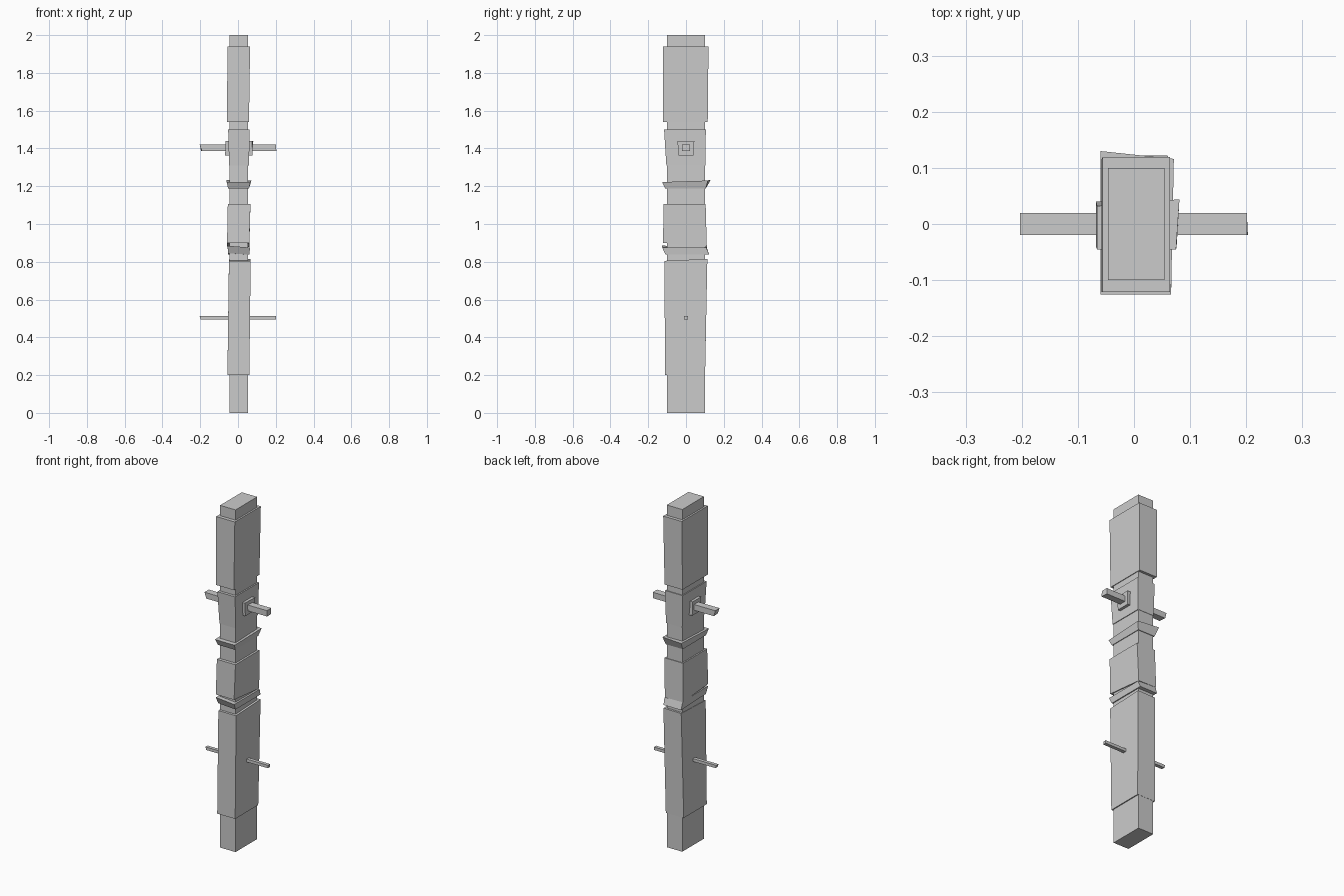
import bpy

FACES = [(3, 2, 1, 0), (4, 5, 6, 7), (0, 1, 5, 4), (1, 2, 6, 5), (2, 3, 7, 6), (3, 0, 4, 7)]


def block(name, z0, z1, bottom, top, tilt=0.0, nudge=None):
    """Hand-cut block between two (x0, x1, y0, y1) rectangles.
    tilt raises the back edge; nudge moves single corners {index: (dx, dy, dz)}."""
    verts = []
    for z, (x0, x1, y0, y1) in ((z0, bottom), (z1, top)):
        verts += [[x0, y0, z], [x1, y0, z], [x1, y1, z + tilt], [x0, y1, z + tilt]]
    for i, d in (nudge or {}).items():
        verts[i] = [a + b for a, b in zip(verts[i], d)]
    mesh = bpy.data.meshes.new(name)
    mesh.from_pydata(verts, [], FACES)
    mesh.update()
    obj = bpy.data.objects.new(name, mesh)
    bpy.context.collection.objects.link(obj)
    return obj


# Central post
core = (-0.046, 0.054, -0.1, 0.1)
block("post_core", 0, 2, core, core)

# Thick carved sections, bottom to top
block("lower_section", 0.2, 0.805, (-0.056, 0.06, -0.112, 0.101), (-0.048, 0.067, -0.113, 0.113),
      nudge={6: (0, 0, 0.01), 7: (0, 0, 0.008)})
block("middle_section", 0.9, 1.105, (-0.058, 0.06, -0.122, 0.11), (-0.054, 0.066, -0.118, 0.104),
      nudge={2: (0, 0, -0.022), 3: (0, 0, -0.02)})
block("upper_section", 1.31, 1.5, (-0.047, 0.058, -0.104, 0.102), (-0.052, 0.062, -0.116, 0.105))
block("top_section", 1.54, 1.94, (-0.058, 0.058, -0.121, 0.115), (-0.056, 0.064, -0.121, 0.119))

# Flared collars
block("lower_collar", 0.838, 0.875, (-0.053, 0.06, -0.108, 0.122), (-0.055, 0.064, -0.126, 0.108),
      nudge={0: (0, 0, 0.007), 7: (0, 0, 0.008), 4: (0, 0, 0.01)})
block("upper_collar", 1.187, 1.222, (-0.052, 0.058, -0.11, 0.104), (-0.06, 0.066, -0.126, 0.121),
      nudge={7: (0, 0.009, 0.01), 6: (0.005, -0.005, 0.008)})

# Peg plate and the two crossing pegs
block("peg_plate", 1.362, 1.44, (-0.068, 0.076, -0.04, 0.04), (-0.066, 0.075, -0.045, 0.032),
      nudge={6: (0.006, 0.012, 0)})
block("upper_peg", 1.386, 1.42, (-0.195, 0.201, -0.02, 0.02), (-0.203, 0.201, -0.02, 0.02),
      nudge={0: (0.004, 0, 0), 1: (0.002, 0, 0)})
block("lower_peg", 0.495, 0.512, (-0.198, 0.2, -0.01, 0.01), (-0.203, 0.2, -0.01, 0.01))
